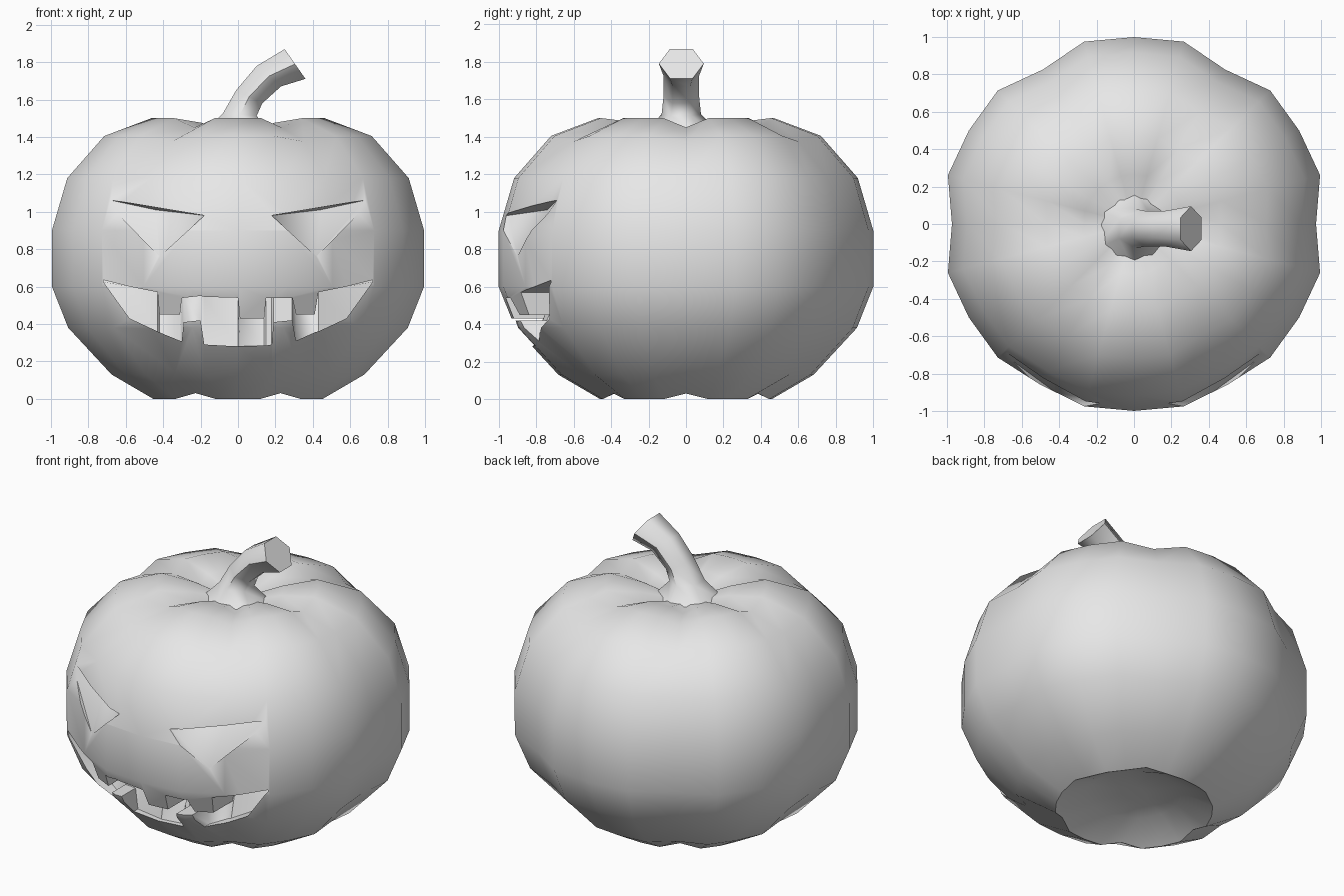
import bpy, bmesh
from math import cos, sin, pi, radians, sqrt

if "Cube" in bpy.data.objects:
    bpy.data.objects.remove(bpy.data.objects["Cube"])

grey = bpy.data.materials.new("plain_grey")
grey.use_nodes = True
grey.diffuse_color = (0.8, 0.8, 0.8, 1)
grey.node_tree.nodes["Principled BSDF"].inputs["Base Color"].default_value = (0.8, 0.8, 0.8, 1)


def make_object(name, bm):
    bmesh.ops.recalc_face_normals(bm, faces=bm.faces)
    mesh = bpy.data.meshes.new(name)
    bm.to_mesh(mesh)
    bm.free()
    mesh.materials.append(grey)
    obj = bpy.data.objects.new(name, mesh)
    bpy.context.collection.objects.link(obj)
    return obj


def loft(name, rings):
    """Skin a list of closed rings and cap both ends."""
    bm = bmesh.new()
    loops = [[bm.verts.new(p) for p in ring] for ring in rings]
    count = len(loops[0])
    for low, high in zip(loops, loops[1:]):
        for i in range(count):
            j = (i + 1) % count
            bm.faces.new((low[i], low[j], high[j], high[i]))
    bm.faces.new(loops[0])
    bm.faces.new(loops[-1])
    return make_object(name, bm)


def smooth(obj, angle):
    bpy.ops.object.select_all(action='DESELECT')
    obj.select_set(True)
    bpy.context.view_layer.objects.active = obj
    bpy.ops.object.shade_smooth_by_angle(angle=radians(angle))


# Pumpkin body: radius, height, groove depth, groove height change
SEGMENTS = 24
profile = [
    (0.08, 0.11, 0, 0), (0.28, 0.10, 0.3, 0), (0.47, 0.0, 0.6, 0.03),
    (0.70, 0.13, 0.8, 0.01), (0.94, 0.38, 1, 0), (1.03, 0.6, 1, 0),
    (1.03, 0.9, 1, 0), (0.945, 1.18, 1, 0), (0.74, 1.405, 0.8, -0.03),
    (0.48, 1.5, 0.5, -0.05), (0.27, 1.475, 0.3, -0.04), (0.08, 1.42, 0, 0),
]


def body_ring(radius, height, depth, dip):
    ring = []
    for i in range(SEGMENTS):
        a = 2 * pi * i / SEGMENTS
        groove = i % 4 == 0
        lobe = 0.055 if groove else 0.01 if i % 4 == 2 else 0
        if groove and sin(a) < -0.5 and 0.2 < height < 1.3:
            lobe = 0.02          # face side is filled out
        r = radius * (1 - lobe * depth)
        ring.append((r * cos(a), r * sin(a) * 0.98, height + dip * groove))
    return ring


body = loft("pumpkin_body", [body_ring(*row) for row in profile])


# Carved eyes: wedges that are deepest under the brow
def eye_cutter(side):
    corners = [(0.72, -0.68, 1.07), (0.18, -0.95, 0.98), (0.42, -0.90, 0.76)]
    points = corners + [(x, -1.3, z) for x, y, z in corners]
    points.append((0.44, -0.74, 1.01))
    bm = bmesh.new()
    for x, y, z in points:
        bm.verts.new((x * side, y, z))
    bmesh.ops.convex_hull(bm, input=bm.verts)
    return make_object("eye_cutter", bm)


# Carved mouth: columns of x, upper lip, lower lip, with square teeth
mouth = [
    (-0.72, 0.635, 0.625), (-0.58, 0.6, 0.43), (-0.43, 0.57, 0.36),
    (-0.42, 0.45, 0.355), (-0.31, 0.45, 0.31), (-0.30, 0.54, 0.31),
    (-0.29, 0.54, 0.41), (-0.20, 0.55, 0.42), (-0.18, 0.545, 0.29),
    (0, 0.54, 0.28), (0.01, 0.43, 0.28), (0.14, 0.43, 0.285),
    (0.15, 0.54, 0.285), (0.18, 0.54, 0.29), (0.19, 0.54, 0.41),
    (0.29, 0.54, 0.42), (0.31, 0.45, 0.31), (0.41, 0.45, 0.355),
    (0.43, 0.57, 0.36), (0.58, 0.6, 0.43), (0.72, 0.635, 0.625),
]


def mouth_section(x, top, bottom):
    back = -sqrt(0.88 - x * x) + 0.2
    return [(x, -1.3, top), (x, back, top), (x, back - 0.05, bottom), (x, -1.3, bottom)]


cutters = [eye_cutter(1), eye_cutter(-1),
           loft("mouth_cutter", [mouth_section(*row) for row in mouth])]
bpy.context.view_layer.objects.active = body
for cutter in cutters:
    mod = body.modifiers.new("carve", 'BOOLEAN')
    mod.operation = 'DIFFERENCE'
    mod.solver = 'EXACT'
    mod.object = cutter
    bpy.ops.object.modifier_apply(modifier=mod.name)
for cutter in cutters:
    bpy.data.objects.remove(cutter)
smooth(body, 50)


# Bent six-sided stem: x, z, tilt, half thickness, half width
def stem_ring(x, z, tilt, thick, width):
    t = radians(tilt)
    ring = []
    for i in range(6):
        a = pi * i / 3
        u = sin(a) * thick / sin(pi / 3)
        ring.append((x + u * cos(t), -0.025 + width * cos(a), z - u * sin(t)))
    return ring


stem_path = [
    (0, 1.40, 0, 0.2, 0.22), (0.01, 1.52, 5, 0.09, 0.105),
    (0.06, 1.615, 27, 0.078, 0.095), (0.165, 1.725, 40, 0.085, 0.095),
    (0.305, 1.79, 55, 0.097, 0.12),
]
stem = loft("stem", [stem_ring(*row) for row in stem_path])
smooth(stem, 60)
